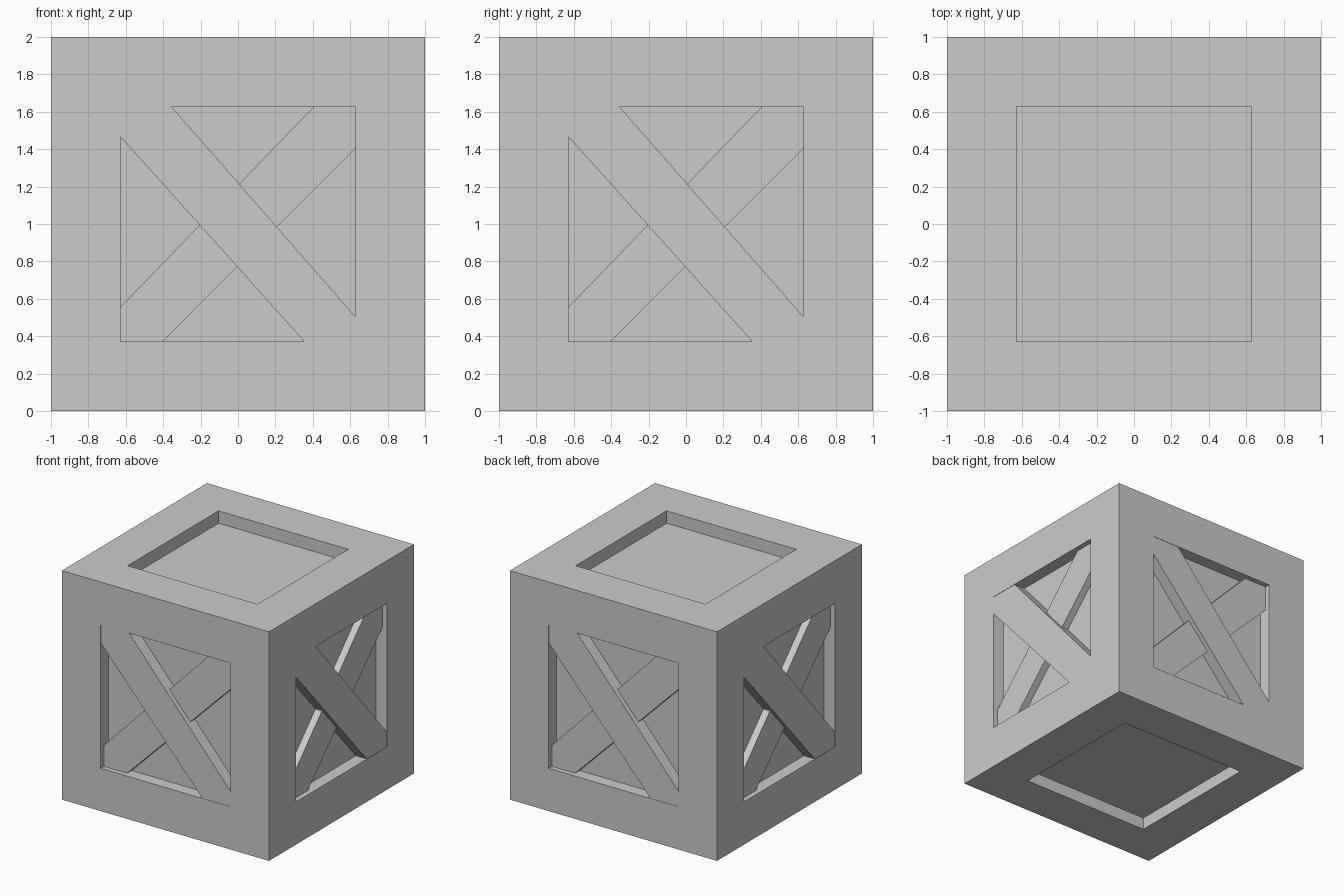
import bpy, bmesh
from math import pi
from mathutils import Matrix

if "Cube" in bpy.data.objects:
    bpy.data.objects.remove(bpy.data.objects["Cube"])

H = 0.627       # half width of each recessed panel
DEPTH = 0.108   # recess depth


def add_object(name, bm):
    bmesh.ops.recalc_face_normals(bm, faces=bm.faces[:])
    mesh = bpy.data.meshes.new(name)
    bm.to_mesh(mesh)
    bm.free()
    obj = bpy.data.objects.new(name, mesh)
    bpy.context.collection.objects.link(obj)
    return obj


# Crate body: cube with a sunken panel on every face
bm = bmesh.new()
bmesh.ops.create_cube(bm, size=2, matrix=Matrix.Translation((0, 0, 1)))
sides = bm.faces[:]
for inset in (1 - H, 0):
    bmesh.ops.inset_individual(bm, faces=sides, thickness=inset, use_even_offset=True)
for f in sides:
    n = f.normal.copy()
    bmesh.ops.translate(bm, verts=f.verts[:], vec=-n * DEPTH)
add_object("crate_frame", bm)


def brace(name, outline, sunk, turn):
    """Diagonal board filling the recess from its floor up to 'sunk' below the frame."""
    bm = bmesh.new()
    face = bm.faces.new([bm.verts.new((x, -1 + DEPTH, z)) for x, z in outline])
    ext = bmesh.ops.extrude_face_region(bm, geom=[face], use_keep_orig=True)
    top = [v for v in ext["geom"] if isinstance(v, bmesh.types.BMVert)]
    bmesh.ops.translate(bm, verts=top, vec=(0, sunk - DEPTH, 0))
    bmesh.ops.rotate(bm, verts=bm.verts[:], cent=(0, 0, 0),
                     matrix=Matrix.Rotation(turn, 3, 'Z'))
    add_object(name, bm)


LO, HI = 1 - H, 1 + H
upper = [(-H, HI), (-H, 1.465), (0.353, LO), (H, LO), (H, 0.505), (-0.355, HI)]
lower = [(-H, LO), (-0.402, LO), (H, 1.405), (H, HI), (0.405, HI), (-H, 0.558)]

# Crossed braces on the four upright sides
for i, side in enumerate(("front", "right", "back", "left")):
    brace(side + "_upper_brace", upper, 0.003, i * pi / 2)
    brace(side + "_lower_brace", lower, 0.045, i * pi / 2)
